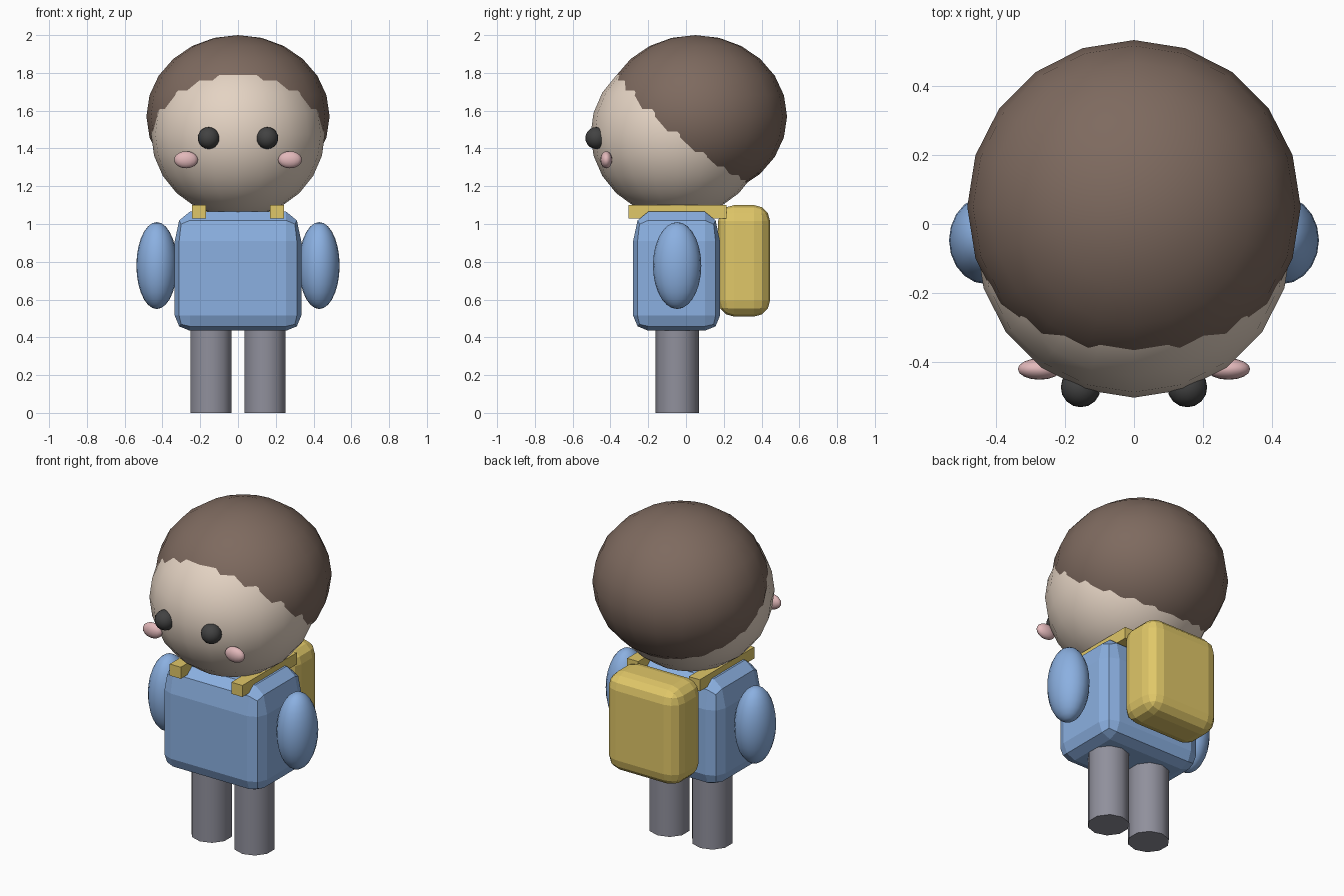
import bpy, bmesh, math
from mathutils import Matrix

if "Cube" in bpy.data.objects:
    bpy.data.objects.remove(bpy.data.objects["Cube"])


def material(name, rgb):
    """One flat material from 0-255 display values, stored as linear."""
    def lin(c):
        c /= 255
        return c / 12.92 if c <= 0.04045 else ((c + 0.055) / 1.055) ** 2.4
    m = bpy.data.materials.new(name)
    m.diffuse_color = (*[lin(c) for c in rgb], 1)
    m.use_nodes = True
    m.node_tree.nodes["Principled BSDF"].inputs["Base Color"].default_value = m.diffuse_color
    return m


SKIN = material("skin", (228, 211, 195))
HAIR = material("brown_hair", (126, 106, 95))
BLUE = material("blue_cloth", (139, 176, 225))
GREY = material("grey_trousers", (144, 144, 156))
YELLOW = material("yellow_pack", (224, 199, 104))
DARK = material("dark_eye", (66, 66, 66))
PINK = material("pink_cheek", (226, 184, 186))


def finish(name, bm, mat, smooth=None):
    bmesh.ops.recalc_face_normals(bm, faces=bm.faces)
    me = bpy.data.meshes.new(name)
    bm.to_mesh(me)
    bm.free()
    me.materials.append(mat)
    ob = bpy.data.objects.new(name, me)
    bpy.context.collection.objects.link(ob)
    if smooth:
        bpy.ops.object.select_all(action='DESELECT')
        ob.select_set(True)
        bpy.context.view_layer.objects.active = ob
        bpy.ops.object.shade_smooth_by_angle(angle=math.radians(smooth))
    return ob


def ellipsoid(name, centre, radii, mat, segs=20, rings=12):
    bm = bmesh.new()
    bmesh.ops.create_uvsphere(
        bm, u_segments=segs, v_segments=rings, radius=1,
        matrix=Matrix.Translation(centre) @ Matrix.Diagonal((*radii, 1)))
    return finish(name, bm, mat, 50)


def box(lo, hi, bevel=0, segs=2):
    bm = bmesh.new()
    size = [b - a for a, b in zip(lo, hi)]
    mid = [(a + b) / 2 for a, b in zip(lo, hi)]
    bmesh.ops.create_cube(
        bm, size=1, matrix=Matrix.Translation(mid) @ Matrix.Diagonal((*size, 1)))
    if bevel:
        bmesh.ops.bevel(bm, geom=bm.edges[:], offset=bevel, segments=segs,
                        profile=0.5, affect='EDGES')
    return bm


# head, and hair as a second ellipsoid shifted up and back
ellipsoid("head", (0, -0.045, 1.475), (0.46, 0.46, 0.44), SKIN)
ellipsoid("hair", (0, 0.05, 1.57), (0.485, 0.485, 0.43), HAIR)

# torso: rounded box whose shoulders slope over a taller bevel
bm = box((-0.335, -0.28, 0.435), (0.335, 0.18, 1.065), 0.08, 2)
for v in bm.verts:
    if v.co.z > 0.98:
        v.co.z = 1.065 - (1.065 - v.co.z) * 1.95
    elif v.co.z > 0.9:
        v.co.z -= 0.076
finish("torso", bm, BLUE)

# backpack
finish("backpack", box((-0.245, 0.17, 0.51), (0.245, 0.445, 1.1), 0.085, 3), YELLOW)

# paired parts
for side, s in (("left", 1), ("right", -1)):
    ellipsoid(f"{side}_eye", (s * 0.155, -0.475, 1.455), (0.058, 0.058, 0.058), DARK, 16, 10)
    ellipsoid(f"{side}_cheek", (s * 0.275, -0.422, 1.34), (0.063, 0.031, 0.045), PINK, 16, 10)
    ellipsoid(f"{side}_arm", (s * 0.43, -0.047, 0.78), (0.108, 0.128, 0.23), BLUE, 20, 14)

    # shoulder strap
    x = s * 0.206
    finish(f"{side}_strap", box((x - 0.037, -0.305, 1.03), (x + 0.037, 0.215, 1.1)), YELLOW)

    # leg: ten-sided cylinder with a corner facing front
    bm = bmesh.new()
    bmesh.ops.create_cone(
        bm, cap_ends=True, segments=10, radius1=0.115, radius2=0.115, depth=0.5,
        matrix=Matrix.Translation((s * 0.143, -0.047, 0.25))
        @ Matrix.Rotation(math.pi / 2, 4, 'Z'))
    # keep the corners on the y axis whichever way the primitive starts
    if max(v.co.y for v in bm.verts) < 0.0665:
        bmesh.ops.rotate(bm, verts=bm.verts, cent=(s * 0.143, -0.047, 0),
                         matrix=Matrix.Rotation(math.pi / 2, 3, 'Z'))
    finish(f"{side}_leg", bm, GREY, 45)
